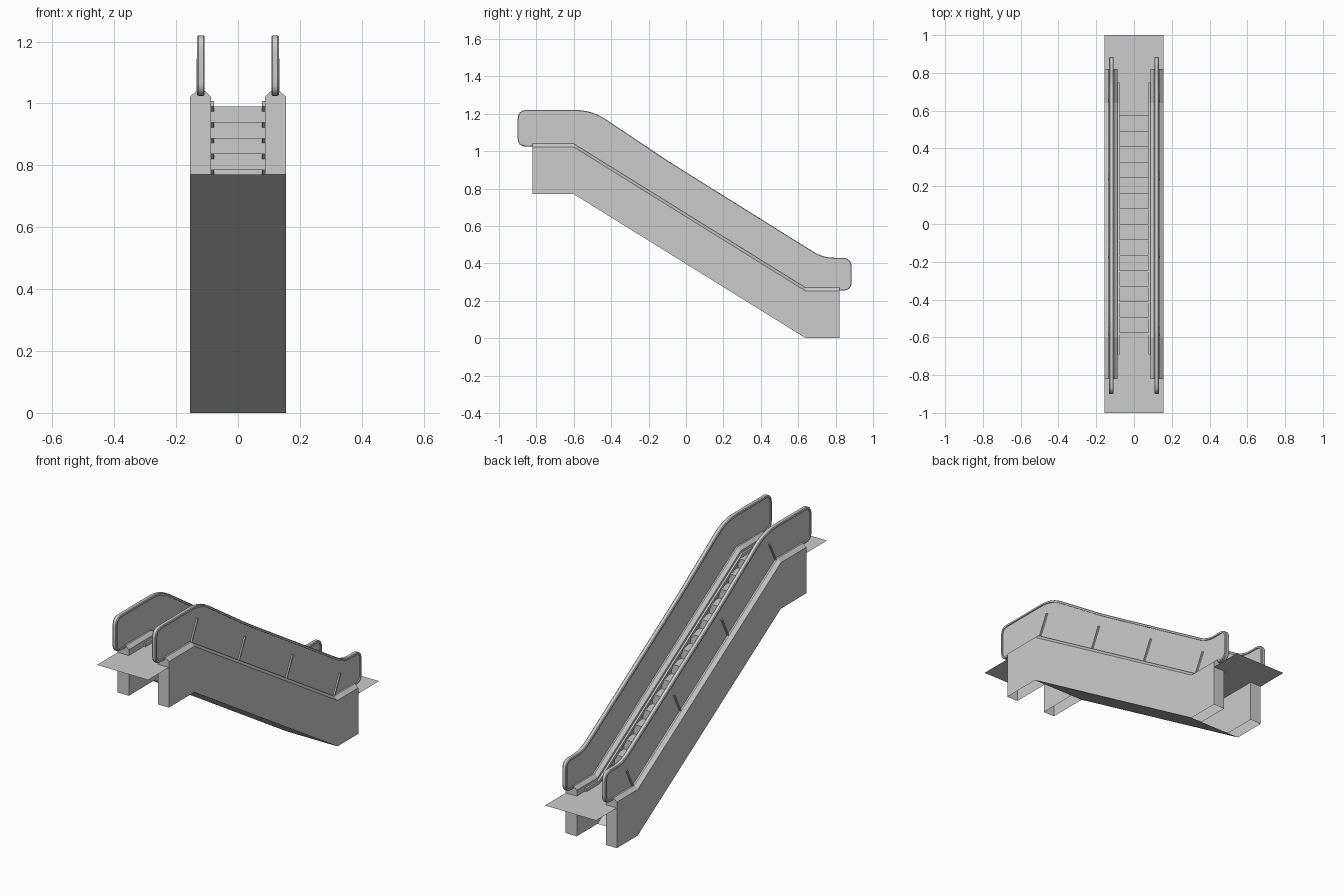
import bpy, bmesh
from mathutils import Vector

if "Cube" in bpy.data.objects:
    bpy.data.objects.remove(bpy.data.objects["Cube"])

grey = bpy.data.materials.new("steel grey")
grey.diffuse_color = (0.6, 0.6, 0.6, 1)
grey.use_nodes = True
grey.node_tree.nodes["Principled BSDF"].inputs["Base Color"].default_value = grey.diffuse_color

RUN = [(-0.82, 0.77), (-0.6, 0.77), (0.64, 0.0), (0.82, 0.0)]   # lower edge of the truss (y, z)


def finish(name, bm, mirror=False, smooth=False):
    bmesh.ops.remove_doubles(bm, verts=bm.verts, dist=1e-5)
    bmesh.ops.recalc_face_normals(bm, faces=bm.faces)
    me = bpy.data.meshes.new(name)
    bm.to_mesh(me)
    bm.free()
    me.materials.append(grey)
    ob = bpy.data.objects.new(name, me)
    bpy.context.collection.objects.link(ob)
    if mirror:
        ob.modifiers.new("Mirror", 'MIRROR')
    if smooth:
        bpy.context.view_layer.objects.active = ob
        ob.select_set(True)
        bpy.ops.object.shade_smooth_by_angle(angle=0.6)
        ob.select_set(False)
    return ob


def loft(bm, rings, closed=True, caps=True):
    """Skin matching rings of points."""
    vs = [[bm.verts.new(p) for p in r] for r in rings]
    n = len(rings[0])
    for a, b in zip(vs, vs[1:]):
        for i in range(n if closed else n - 1):
            j = (i + 1) % n
            bm.faces.new((a[i], a[j], b[j], b[i]))
    if caps:
        bm.faces.new(vs[0])
        bm.faces.new(vs[-1])


def rounded(corners):
    """Polyline through (y, z, cut) corners, each softened by a small curve."""
    pts = []
    for i, (y, z, cut) in enumerate(corners):
        p = Vector((y, z))
        if not cut:
            pts.append(p)
            continue
        a = p + (Vector(corners[i - 1][:2]) - p).normalized() * cut
        b = p + (Vector(corners[i + 1][:2]) - p).normalized() * cut
        for k in range(7):
            t = k / 6
            pts.append(a * (1 - t) ** 2 + p * 2 * t * (1 - t) + b * t ** 2)
    return pts


# side casings: open underneath, chamfered along the top
section = [(0.155, 0), (0.155, 0.252), (0.135, 0.27), (0.106, 0.27), (0.088, 0.252), (0.088, 0)]
bm = bmesh.new()
loft(bm, [[(x, y, z + h) for x, h in section] for y, z in RUN], closed=False)
finish("side_casing", bm, mirror=True)

# sloping underside panel
bm = bmesh.new()
loft(bm, [[(-0.155, y, z), (0.155, y, z)] for y, z in RUN[1:3]], closed=False, caps=False)
finish("underside_panel", bm)

# steps: one folded sheet of treads and risers, running into the landings
N, TREAD, TOP, BOTTOM = 15, 0.082, 0.99, 0.22
RISE = (TOP - BOTTOM) / N
fold = [(-0.82, TOP)]
for i in range(N):
    y = (i - (N - 1) / 2) * TREAD
    fold += [(y, TOP - i * RISE), (y, TOP - (i + 1) * RISE)]
fold.append((0.82, BOTTOM))
bm = bmesh.new()
loft(bm, [[(-0.088, y, z), (0.088, y, z)] for y, z in fold], closed=False, caps=False)
finish("steps", bm)

# landing plates
for name, y0, y1, z in (("upper_landing", -1, -0.82, TOP), ("lower_landing", 0.82, 1, BOTTOM)):
    bm = bmesh.new()
    loft(bm, [[(-0.155, y, z), (0.155, y, z)] for y in (y0, y1)], closed=False, caps=False)
    finish(name, bm)

# slim skirt strips beside the steps
strip = [(-0.69, 0.99), (-0.6, 0.99), (0.64, 0.22), (0.75, 0.22)]
bm = bmesh.new()
loft(bm, [[(0.089, y, z), (0.078, y, z), (0.078, y, z + 0.018), (0.089, y, z + 0.018)]
          for y, z in strip])
finish("skirt_strip", bm, mirror=True)

# handrail path
path = rounded([(-0.82, 1.025, 0), (-0.9, 1.025, 0.045), (-0.9, 1.22, 0.05), (-0.503, 1.22, 0.09),
                (-0.1, 0.95, 0.08), (0.733, 0.43, 0.06), (0.885, 0.43, 0.05),
                (0.885, 0.255, 0.045), (0.82, 0.255, 0)])

# handrail: flat band with softened outer edges
band = [(0.108, 0.012), (0.108, 0.003), (0.112, 0), (0.128, 0), (0.132, 0.003), (0.132, 0.012)]
rings = []
for i, p in enumerate(path):
    t = (path[min(i + 1, len(path) - 1)] - path[max(i - 1, 0)]).normalized()
    inward = Vector((t.y, -t.x))
    rings.append([(x, *(p + inward * d)) for x, d in band])
bm = bmesh.new()
loft(bm, rings)
finish("handrail", bm, mirror=True, smooth=True)

# balustrade panel inside the handrail
outline = [tuple(p) for p in path] + [(0.64, 0.255), (-0.6, 1.025)]
mid = Vector((0, 0.72))
bm = bmesh.new()
loft(bm, [[(x, y * 0.998, z - 0.004 * (z > 1.1)) for y, z in outline] for x in (0.114, 0.126)])
finish("balustrade_panel", bm, mirror=True)

# slanted posts on the outer face of the panel
bm = bmesh.new()
for i in range(4):
    y, z = -0.59 + i * 0.4117, 1.035 - i * 0.2567
    w = 0.004
    loft(bm, [[(x, y - w, z), (x, y + w, z), (x, y + 0.054 + w, z + 0.107), (x, y + 0.054 - w, z + 0.11)]
              for x in (0.12, 0.134)])
finish("panel_post", bm, mirror=True)
